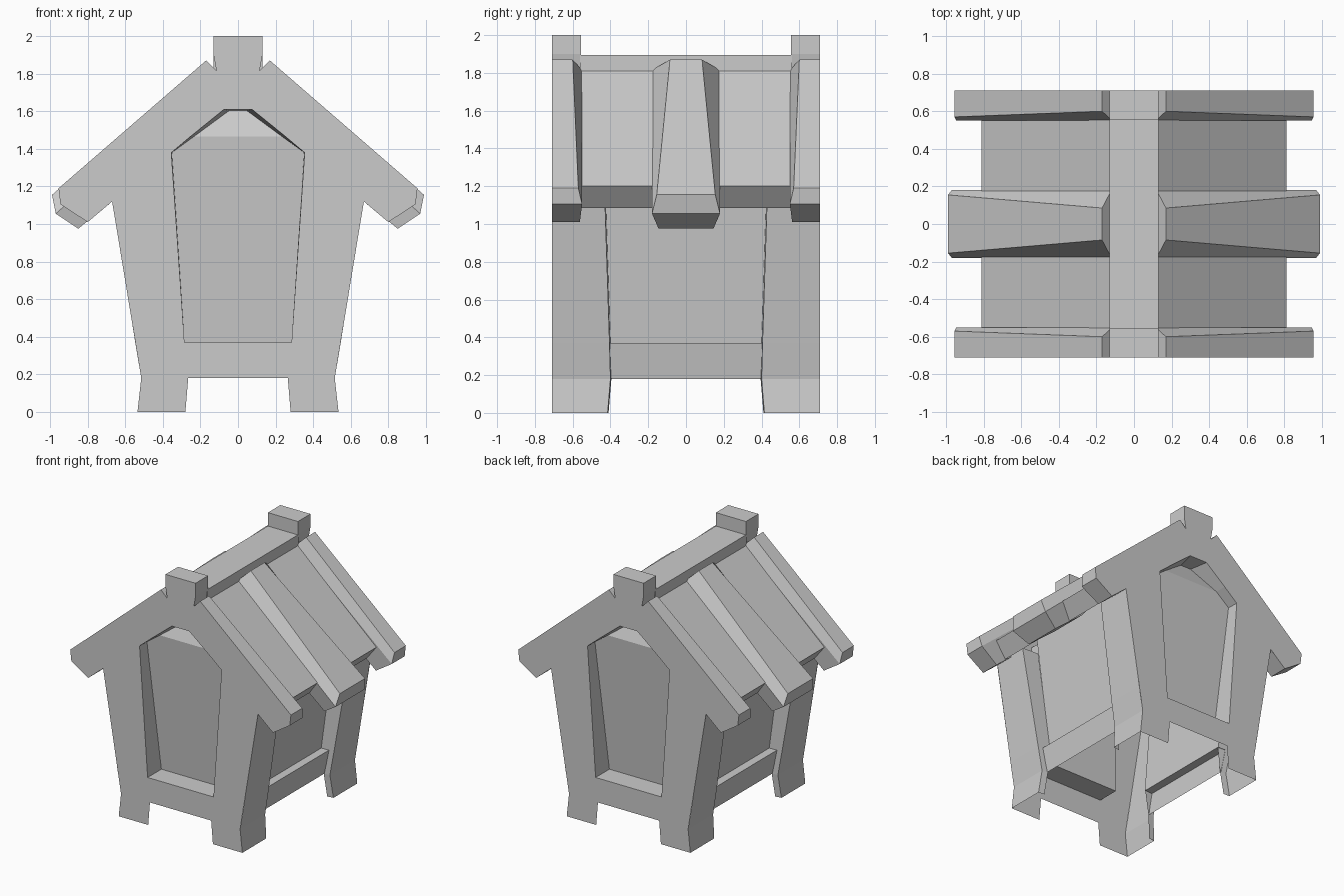
import bpy, bmesh
from mathutils import Vector

if "Cube" in bpy.data.objects:
    bpy.data.objects.remove(bpy.data.objects["Cube"])


def make(name, verts, faces, ref, toward=True):
    """Mesh whose faces look toward (or away from) a reference point."""
    bm = bmesh.new()
    vs = [bm.verts.new(v) for v in verts]
    for f in faces:
        bm.faces.new([vs[i] for i in f])
    bmesh.ops.remove_doubles(bm, verts=bm.verts, dist=0.0005)
    bm.normal_update()
    for f in bm.faces:
        d = (Vector(ref) - f.calc_center_median()).dot(f.normal)
        if (d < 0) == toward:
            f.normal_flip()
    me = bpy.data.meshes.new(name)
    bm.to_mesh(me)
    bm.free()
    ob = bpy.data.objects.new(name, me)
    bpy.context.collection.objects.link(ob)
    return ob


def strip(n, wrap=False):
    """Quads between two rows of n points (0..n-1 and n..2n-1)."""
    return [(i, (i + 1) % n, (i + 1) % n + n, i + n) for i in range(n if wrap else n - 1)]


def prism(name, prof, y0, y1, ref):
    n = len(prof)
    v = [(x, y, z) for y in (y0, y1) for x, z in prof]
    make(name, v, strip(n, True) + [tuple(range(n)), tuple(range(n, 2 * n))], ref, False)


def rafter(name, s, pts, ref, both=True):
    """Sloped beam: six profile points (x, z, y_a, y_b)."""
    v = [(s * x, a, z) for x, z, a, b in pts] + [(s * x, b, z) for x, z, a, b in pts]
    f = strip(6, True) + [(6, 7, 8, 11), (8, 9, 10, 11)]
    if both:
        f += [(0, 1, 2, 5), (2, 3, 4, 5)]
    make(name, v, f, ref, False)


# half outline of the gable wall including half of the window opening
gable = [(0, .18), (.265, .18), (.28, 0), (.535, 0), (.515, .18), (.67, 1.12),
         (.80, 1.01), (.945, 1.105), (.955, 1.19), (.17, 1.87), (.115, 1.815),
         (0, 1.815), (0, 1.61), (.075, 1.61), (.243, 1.474), (.355, 1.38),
         (.285, .37), (0, .37)]

for sy, end in ((-1, "front"), (1, "back")):
    n = len(gable)
    v = [(s * x, sy * .71, z) for s in (1, -1) for x, z in gable]
    make(end + "_gable", v, [tuple(range(n)), tuple(range(n, 2 * n))], (0, sy * 5, 1))

    # recessed window: jambs, lower leaning panel, upper panel
    half_o = [(.285, .37), (.355, 1.38), (.243, 1.474), (.075, 1.61)]
    half_i = [(.285, .37, .54), (.352, 1.38, .623), (.235, 1.465, .63), (.045, 1.605, .57)]
    outer = [(x, sy * .71, z) for x, z in half_o]
    outer += [(-x, y, z) for x, y, z in reversed(outer)]
    inner = [(x, sy * d, z) for x, z, d in half_i]
    inner += [(-x, y, z) for x, y, z in reversed(inner)]
    make(end + "_window", outer + inner,
         strip(8, True) + [(8, 9, 10, 13, 14, 15), (10, 11, 12, 13)], (0, sy * 2, 1))

    # ridge end block
    prism(end + "_ridge_block",
          [(-.13, 2), (.13, 2), (.13, 1.9), (.115, 1.815), (-.115, 1.815), (-.13, 1.9)],
          sy * .71, sy * .555, (0, sy * .63, 1.9))

    for s, side in ((1, "right"), (-1, "left")):
        # verge trim behind the gable edge
        o = sy * .71
        rafter(f"{end}_{side}_verge", s,
               [(.17, 1.87, o, sy * .60), (.955, 1.19, o, sy * .57),
                (.945, 1.105, o, sy * .55), (.80, 1.01, o, sy * .562),
                (.64, 1.145, o, sy * .562), (.115, 1.815, o, sy * .55)],
               (s * .55, sy * .65, 1.37), False)

        # corner post with leg: outer face plus reveal
        rows = [(.535, .415, .485, 0), (.515, .40, .465, .18),
                (.547, .405, .44, .37), (.67, .43, .53, 1.14)]
        v = [(s * x, sy * .71, z) for x, y, xi, z in rows]
        v += [(s * x, sy * y, z) for x, y, xi, z in rows]
        v += [(s * xi, sy * (y - .005), z) for x, y, xi, z in rows]
        f = strip(4)
        make(f"{end}_{side}_post", v, f + [tuple(i + 4 for i in q) for q in f],
             (s * 2, 0, .9))

for s, side in ((1, "right"), (-1, "left")):
    # side wall: lower rail, shelf, recessed panel
    rows = [(.47, .40, .18), (.505, .405, .37), (.44, .405, .37), (.535, .435, 1.27)]
    v = [(s * x, k * y, z) for k in (-1, 1) for x, y, z in rows]
    make(side + "_wall", v, strip(4), (s * 2, 0, 1))

    # roof slab with eave and soffit
    rows = [(.1, 1.838), (.812, 1.2), (.72, 1.085), (.5, 1.285)]
    v = [(s * x, k * .6, z) for k in (-1, 1) for x, z in rows]
    make(side + "_roof", v, strip(4), (s * .5, 0, 1.4), False)

    # broad tapered middle rafter
    mid = [(.17, 1.87, .085), (.99, 1.155, .155), (.97, 1.055, .18),
           (.85, .975, .145), (.6, 1.18, .145), (.12, 1.815, .18)]
    rafter(side + "_middle_rafter", s, [(x, z, -w, w) for x, z, w in mid],
           (s * .55, 0, 1.37))

# ridge cap
prism("ridge_cap", [(-.13, 1.895), (.13, 1.895), (.13, 1.81), (-.13, 1.81)],
      -.56, .56, (0, 0, 1.85))
